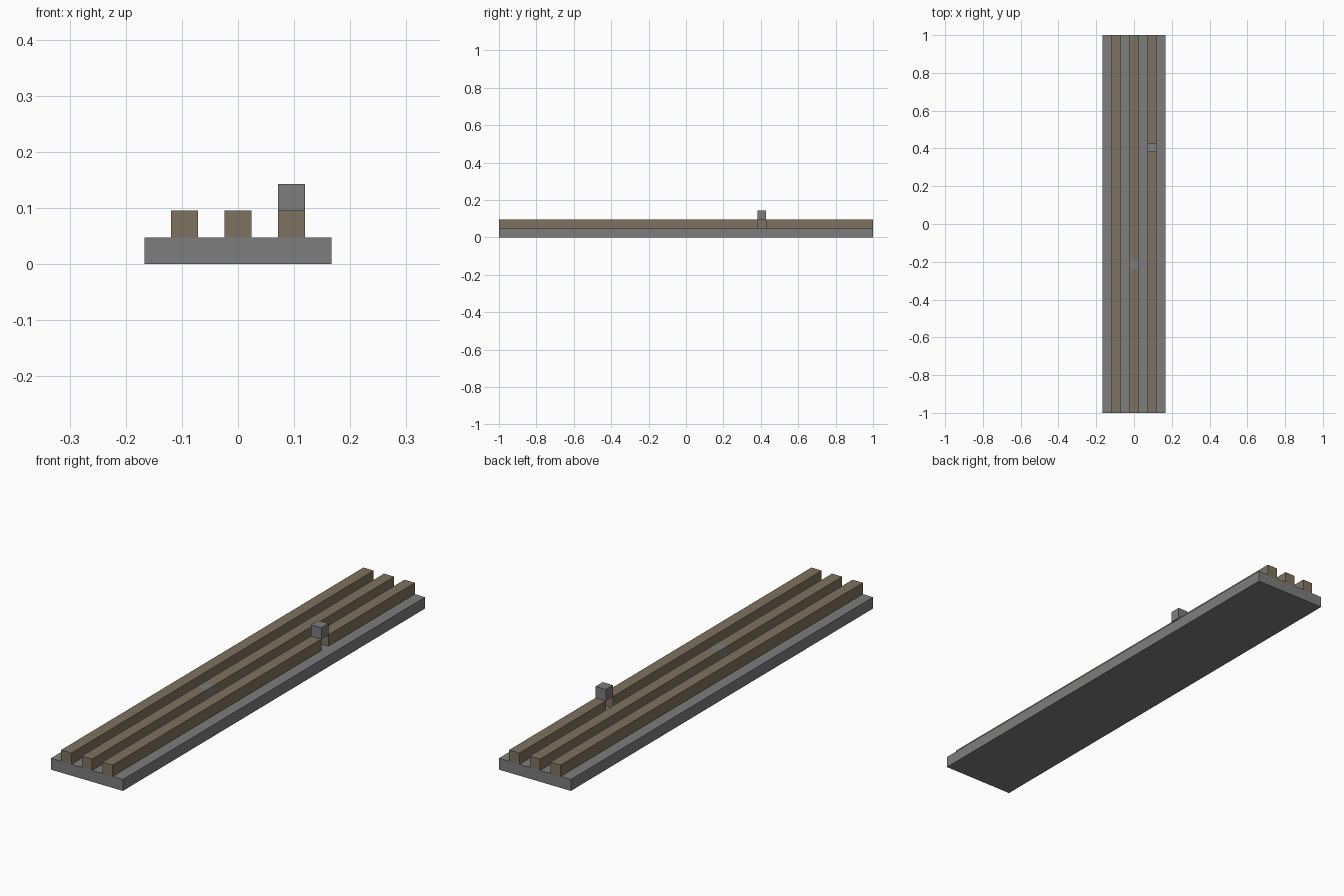
import bpy

cube = bpy.data.objects.get("Cube")
if cube:
    bpy.data.objects.remove(cube, do_unlink=True)

LENGTH = 2.0
U = LENGTH / 42          # side of one square cell
END = 21                 # half length in cells


def material(name, rgb):
    m = bpy.data.materials.new(name)
    m.use_nodes = True
    colour = (*rgb, 1.0)
    m.diffuse_color = colour
    m.node_tree.nodes["Principled BSDF"].inputs["Base Color"].default_value = colour
    return m


grey = material("stone_grey", (0.21, 0.205, 0.21))
brown = material("dull_brown", (0.21, 0.17, 0.115))


def box(name, x, y, z, mat):
    """Box from (low, high) ranges measured in cells."""
    ranges = (x, y, z)
    bpy.ops.mesh.primitive_cube_add(size=1, location=[(a + b) / 2 * U for a, b in ranges])
    ob = bpy.context.object
    ob.name = name
    ob.scale = [(b - a) * U for a, b in ranges]
    bpy.ops.object.transform_apply(location=False, rotation=False, scale=True)
    ob.data.materials.append(mat)
    return ob


# Base slab
box("base_slab", (-3.5, 3.5), (-END, END), (0, 1), grey)

# Rails: right is whole, middle and left are each broken by one cell
rails = {"right_rail": (-2, None), "middle_rail": (0, -5), "left_rail": (2, 8)}
for name, (x, gap) in rails.items():
    span = (x - 0.5, x + 0.5)
    if gap is None:
        box(name, span, (-END, END), (1, 2), brown)
    else:
        box(name + "_front", span, (-END, gap), (1, 2), brown)
        box(name + "_back", span, (gap + 1, END), (1, 2), brown)

# Grey block flush in the middle rail, and one raised above the left rail's gap
box("flush_block", (-0.5, 0.5), (-5, -4), (1, 2), grey)
box("raised_block", (1.5, 2.5), (8, 9), (2, 3), grey)
